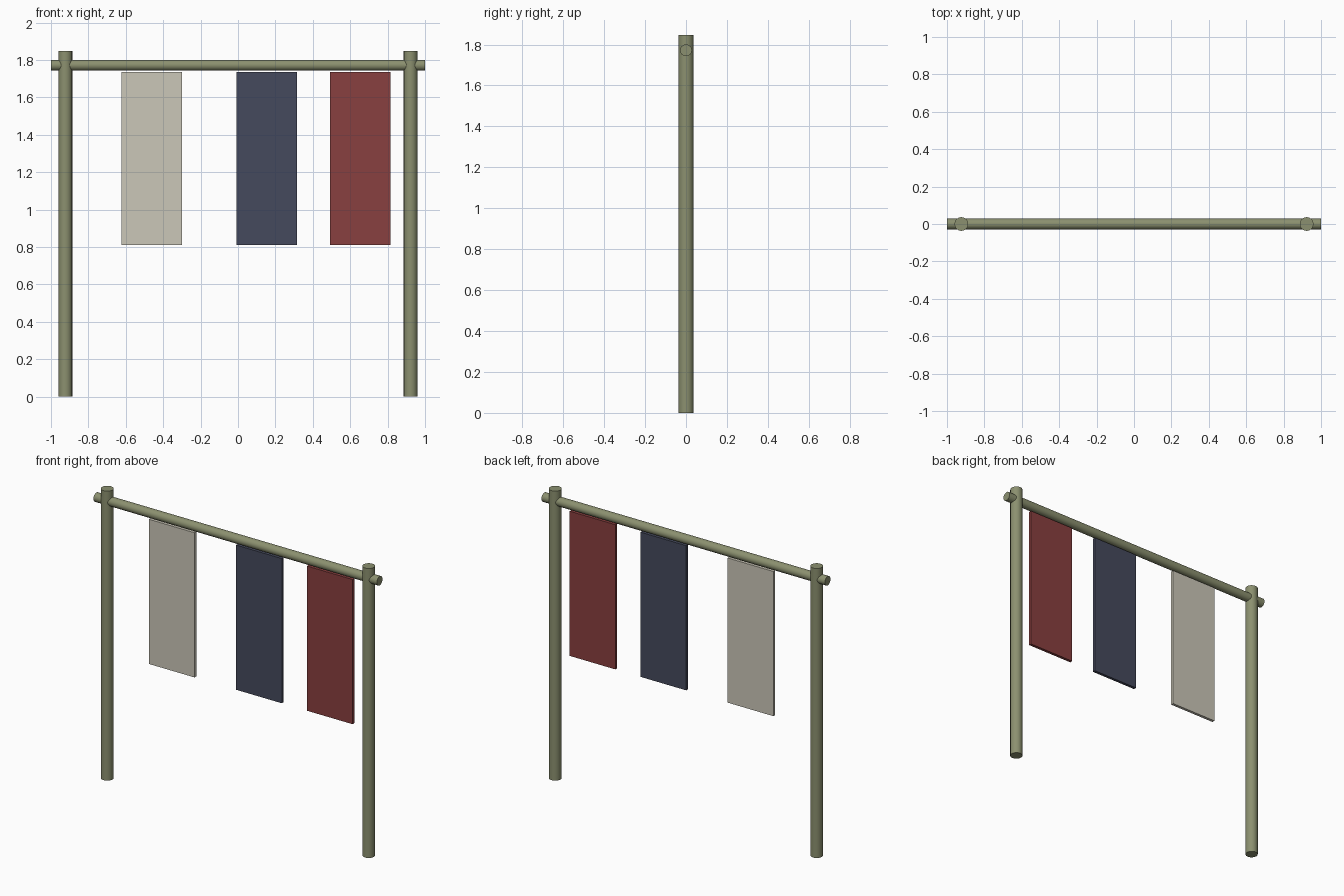
import bpy
from math import pi, radians

if "Cube" in bpy.data.objects:
    bpy.data.objects.remove(bpy.data.objects["Cube"])


def material(name, rgba):
    m = bpy.data.materials.new(name)
    m.diffuse_color = rgba
    m.use_nodes = True
    m.node_tree.nodes["Principled BSDF"].inputs["Base Color"].default_value = m.diffuse_color
    return m


def pole(name, radius, length, loc, rot, mat):
    bpy.ops.mesh.primitive_cylinder_add(vertices=16, radius=radius, depth=length,
                                        location=loc, rotation=rot)
    ob = bpy.context.object
    ob.name = name
    ob.data.materials.append(mat)
    bpy.ops.object.shade_smooth_by_angle(angle=radians(35))


def banner(name, x, mat):
    bpy.ops.mesh.primitive_cube_add(size=1, location=(x, 0, 1.273))
    ob = bpy.context.object
    ob.name = name
    ob.scale = (0.323, 0.0185, 0.923)
    bpy.ops.object.transform_apply(location=False, rotation=False, scale=True)
    ob.data.materials.append(mat)


bamboo = material("bamboo", (0.26, 0.28, 0.16, 1))

# Two upright posts
for side, x in (("left", -0.923), ("right", 0.923)):
    pole(side + "_post", 0.037, 1.847, (x, 0, 0.9235), (0, 0, 0), bamboo)

# Crossbar running through both posts
pole("crossbar", 0.029, 2.0, (0, 0, 1.772), (0, pi / 2, 0), bamboo)

# Hanging cloth panels
for name, x, rgba in (("cream_cloth", -0.4615, (0.60, 0.57, 0.48, 0.9)),
                      ("blue_cloth", 0.154, (0.06, 0.068, 0.11, 0.9)),
                      ("red_cloth", 0.654, (0.25, 0.05, 0.05, 0.9))):
    banner(name, x, material(name + "_colour", rgba))
